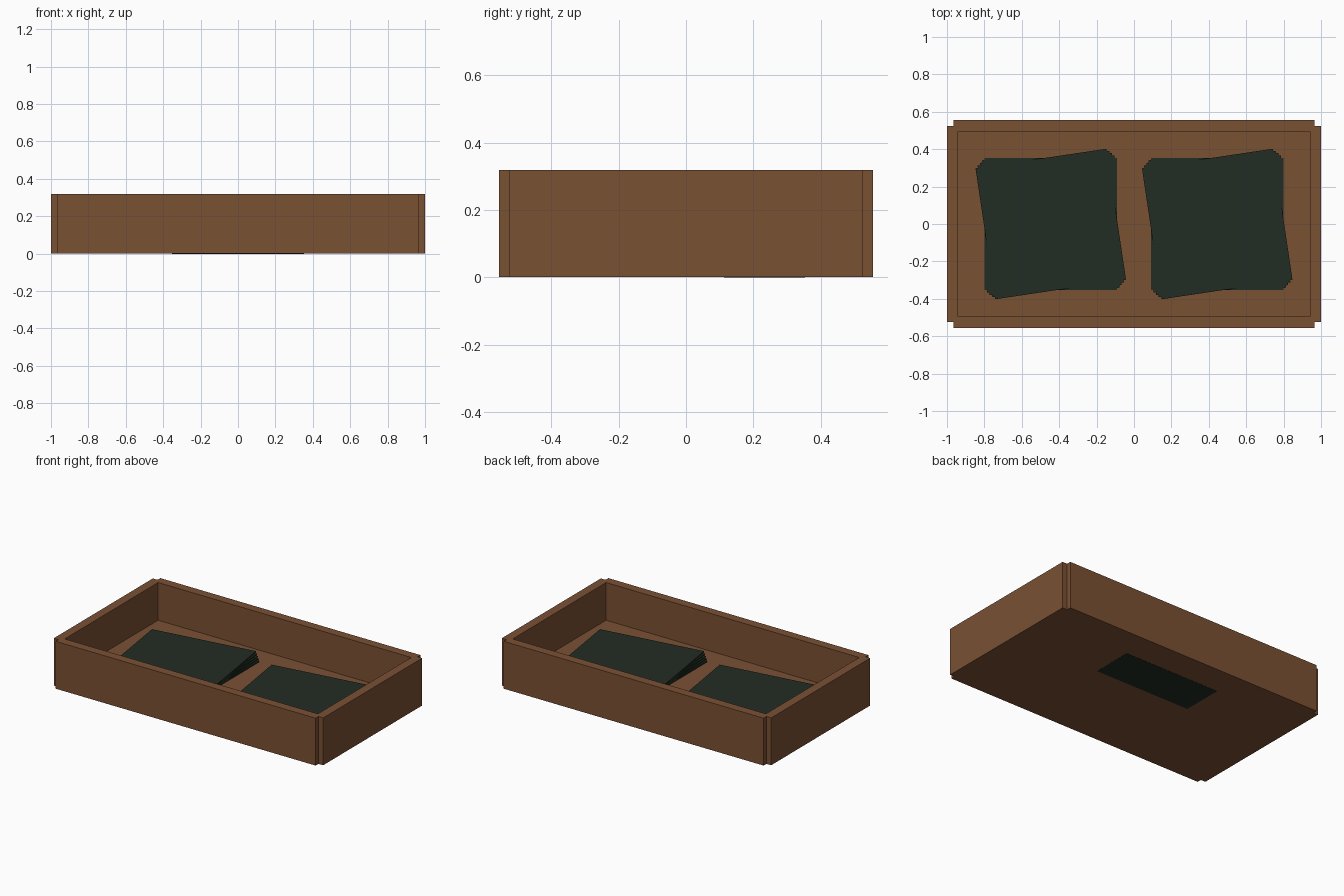
import bpy
import math

if "Cube" in bpy.data.objects:
    bpy.data.objects.remove(bpy.data.objects["Cube"])


def material(name, colour):
    m = bpy.data.materials.new(name)
    m.diffuse_color = (*colour, 1.0)
    m.use_nodes = True
    m.node_tree.nodes["Principled BSDF"].inputs["Base Color"].default_value = m.diffuse_color
    return m


wood = material("brown wood", (0.195, 0.082, 0.034))
felt = material("dark green", (0.016, 0.026, 0.017))


def box(name, size, centre, mat, turn=(0, 0, 0)):
    bpy.ops.mesh.primitive_cube_add(size=1, location=centre, rotation=turn)
    ob = bpy.context.object
    ob.name = name
    ob.scale = size
    ob.data.materials.append(mat)
    return ob


HEIGHT, WALL, FLOOR = 0.318, 0.06, 0.065
HALF_X, HALF_Y = 1.0, 0.555
CARD, CARD_T, COUNT = 0.708, 0.008, 5

# tray floor, reaching to the middle of each wall
box("floor", (2 * HALF_X - WALL, 2 * HALF_Y - WALL, FLOOR), (0, 0, FLOOR / 2), wood)

# four walls, each stopping short of the corner to leave a small notch
for side, label in ((-1, "front"), (1, "back")):
    box(label + "_wall", (2 * HALF_X - 0.07, WALL, HEIGHT),
        (0, side * (HALF_Y - WALL / 2), HEIGHT / 2), wood)
for side, label in ((-1, "left"), (1, "right")):
    box(label + "_wall", (WALL, 2 * HALF_Y - 0.06, HEIGHT),
        (side * (HALF_X - WALL / 2), 0, HEIGHT / 2), wood)

# two stacks of square cards, each card twisted a little further
for cx, label in ((-0.445, "left"), (0.445, "right")):
    for i in range(COUNT):
        box(f"{label}_card_{i + 1}", (CARD, CARD, CARD_T),
            (cx, 0, FLOOR + CARD_T * (i + 0.5)), felt,
            (0, 0, math.radians(8.5) * i / (COUNT - 1)))

# loose card let into the underside, very slightly tilted
box("underside_card", (CARD, CARD, CARD_T), (0, 0, CARD_T / 2 + 0.0003), felt, (-0.004, 0, 0))
